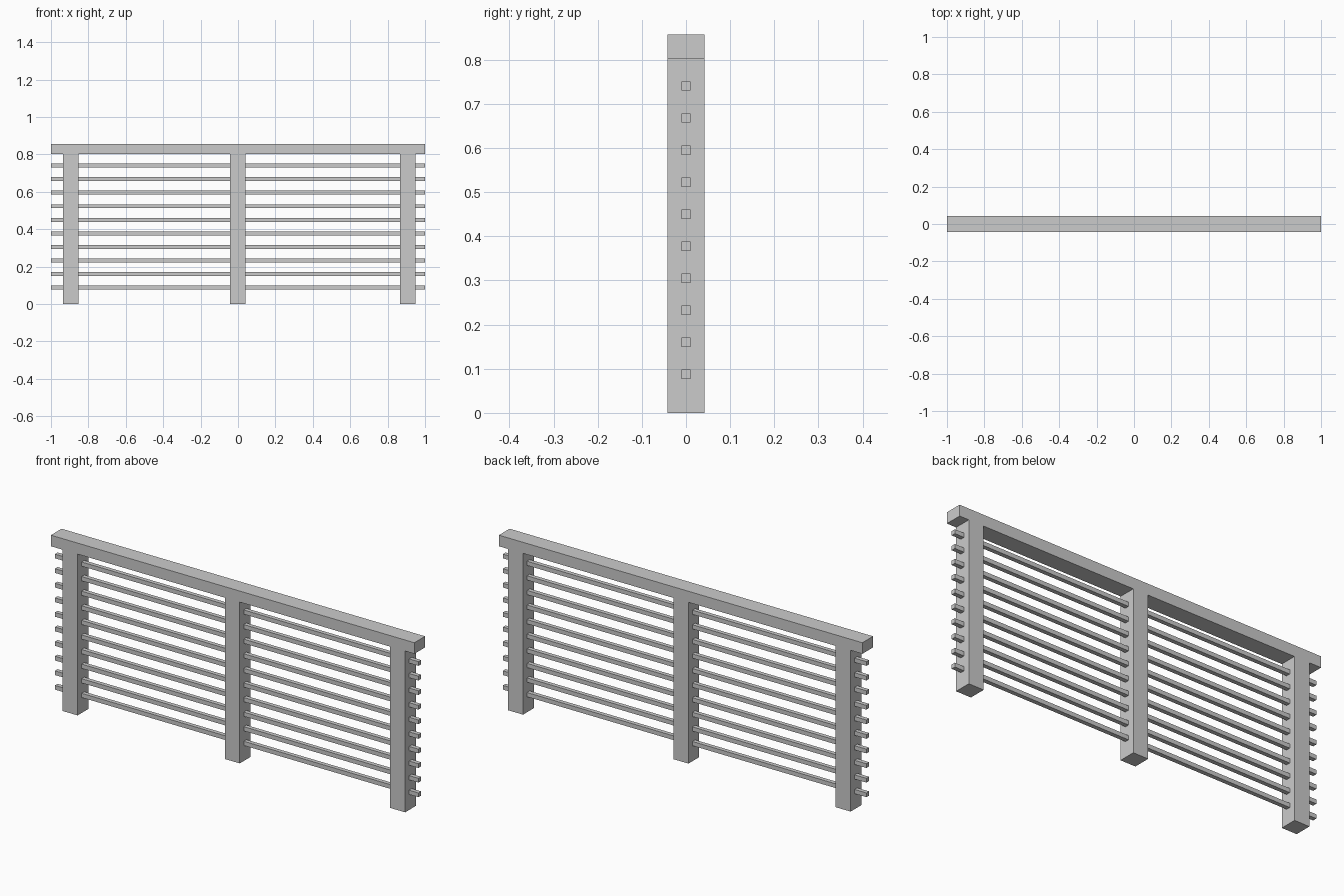
import bpy

if "Cube" in bpy.data.objects:
    bpy.data.objects.remove(bpy.data.objects["Cube"])


def box(name, center, size):
    bpy.ops.mesh.primitive_cube_add(size=1, location=center)
    obj = bpy.context.object
    obj.name = name
    obj.scale = size
    bpy.ops.object.transform_apply(location=False, rotation=False, scale=True)
    return obj


DEPTH = 0.084
RAIL_BOTTOM, TOP = 0.802, 0.857

# Top handrail
box("top_rail", (0, 0, (RAIL_BOTTOM + TOP) / 2), (2, DEPTH, TOP - RAIL_BOTTOM))

# Three square posts
for name, x in (("left", -0.894), ("middle", -0.002), ("right", 0.908)):
    box(name + "_post", (x, 0, RAIL_BOTTOM / 2), (0.082, DEPTH, RAIL_BOTTOM))

# Ten thin horizontal bars running through the posts
for i in range(10):
    z = 0.0875 + i * (0.7405 - 0.0875) / 9
    box(f"horizontal_bar_{i + 1}", (0, 0, z), (2, 0.021, 0.021))
